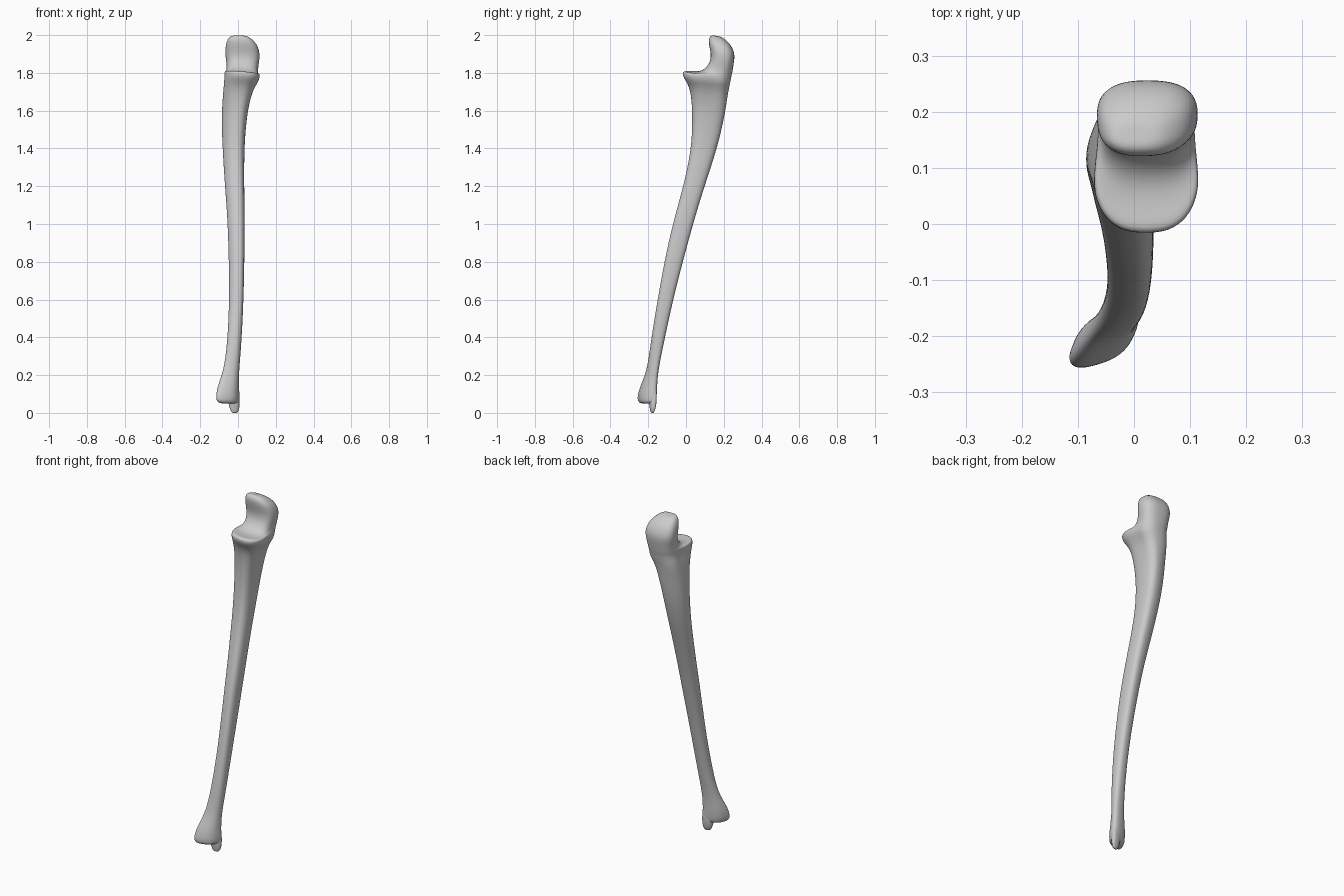
import bpy, bmesh
from math import sin, cos, tau, copysign, exp

cube = bpy.data.objects.get("Cube")
if cube:
    bpy.data.objects.remove(cube, do_unlink=True)

SEGMENTS = 28

bone = bpy.data.materials.new("bone grey")
bone.use_nodes = True
bone.diffuse_color = (0.6, 0.6, 0.6, 1)
bone.node_tree.nodes["Principled BSDF"].inputs["Base Color"].default_value = (0.6, 0.6, 0.6, 1)


def soft(value, power):
    """Signed power, used to square off an ellipse a little."""
    return copysign(abs(value) ** power, value)


def section(x0, x1, front, back, skew=0.0, crest=0.0, power=0.85, waist=0.0, tilt=0.0):
    """One closed ring; front and back are (y, z) points, so the ring may lean."""
    ring = []
    for i in range(SEGMENTS):
        t = tau * i / SEGMENTS
        u = soft(cos(t), power)
        v = soft(sin(t + skew), power) * (1 + crest * cos(t))
        along = (v + 1) / 2
        y = front[0] + (back[0] - front[0]) * along
        z = front[1] + (back[1] - front[1]) * along
        pinch = 1 - waist * exp(-((y - 0.14) / 0.04) ** 2)
        x = (x0 + x1) / 2 + (x1 - x0) / 2 * u * pinch
        ring.append((x, y, z - tilt * x))
    return ring


def loft(name, rings):
    """Skin the rings from bottom to top, cap both ends and smooth."""
    bm = bmesh.new()
    loops = [[bm.verts.new(p) for p in ring] for ring in rings]
    for low, high in zip(loops, loops[1:]):
        for i in range(SEGMENTS):
            j = (i + 1) % SEGMENTS
            bm.faces.new((low[i], low[j], high[j], high[i]))
    for loop in (loops[0], loops[-1]):
        centre = sum((v.co for v in loop), loop[0].co * 0) / SEGMENTS
        hub = bm.verts.new(centre)
        for i in range(SEGMENTS):
            bm.faces.new((loop[i], loop[(i + 1) % SEGMENTS], hub))
    bmesh.ops.recalc_face_normals(bm, faces=bm.faces[:])
    for face in bm.faces:
        face.smooth = True
    mesh = bpy.data.meshes.new(name)
    bm.to_mesh(mesh)
    bm.free()
    mesh.materials.append(bone)
    obj = bpy.data.objects.new(name, mesh)
    bpy.context.collection.objects.link(obj)
    smooth = obj.modifiers.new("smooth", "SUBSURF")
    smooth.levels = smooth.render_levels = 2
    return obj


# Shaft, from the flared lower head upward: height, x range, y range
shaft = [
    (0.05, -0.10, 0.0, -0.245, -0.165),
    (0.07, -0.12, 0.01, -0.262, -0.155),
    (0.14, -0.11, 0.005, -0.245, -0.153),
    (0.22, -0.077, 0.005, -0.207, -0.148),
    (0.36, -0.057, 0.018, -0.19, -0.12),
    (0.6, -0.045, 0.03, -0.15, -0.07),
    (0.87, -0.05, 0.035, -0.1, 0.0),
    (1.05, -0.057, 0.035, -0.055, 0.05),
    (1.21, -0.07, 0.033, -0.01, 0.1),
    (1.37, -0.08, 0.033, 0.025, 0.153),
    (1.5, -0.086, 0.04, 0.036, 0.187),
    (1.62, -0.086, 0.055, 0.035, 0.21),
]

# Upper end, from under the front lip, over the notch, to the hooked tip:
# x range, front point, back point
hook = [
    (-0.08, 0.085, (0.02, 1.73), (0.226, 1.71)),
    (-0.075, 0.115, (-0.016, 1.775), (0.235, 1.75)),
    (-0.075, 0.12, (-0.02, 1.815), (0.24, 1.78)),
    (-0.072, 0.115, (0.02, 1.806), (0.245, 1.8)),
    (-0.065, 0.11, (0.075, 1.804), (0.248, 1.82)),
    (-0.063, 0.11, (0.115, 1.835), (0.253, 1.85)),
    (-0.068, 0.118, (0.137, 1.885), (0.26, 1.9)),
    (-0.066, 0.105, (0.12, 1.95), (0.24, 1.945)),
    (-0.055, 0.075, (0.12, 1.985), (0.215, 1.972)),
    (-0.04, 0.045, (0.135, 2.0), (0.185, 1.992)),
]

rings = []
for z, x0, x1, y0, y1 in shaft:
    twist = max(0, 0.8 * (1 - z / 0.45))
    ridge = 0.25 * min(1, max(0, z - 0.2) * 2)
    rings.append(section(x0, x1, (y0, z), (y1, z), skew=twist, crest=ridge))
for x0, x1, front, back in hook:
    notch = front[1] < 1.86
    rings.append(section(x0, x1, front, back, power=0.78,
                         waist=0.1 if notch else 0, tilt=0.08 if notch else 0))
loft("forearm_bone", rings)

# Small pointed process at the lower back
tip = [
    (0.16, -0.045, 0.0, -0.19, -0.155),
    (0.07, -0.055, 0.01, -0.2, -0.154),
    (0.025, -0.045, 0.008, -0.192, -0.16),
    (0.005, -0.036, 0.0, -0.188, -0.168),
    (0.0, -0.028, -0.008, -0.184, -0.172),
]
loft("lower_process", [section(x0, x1, (y0, z), (y1, z), skew=0.4)
                       for z, x0, x1, y0, y1 in tip])
